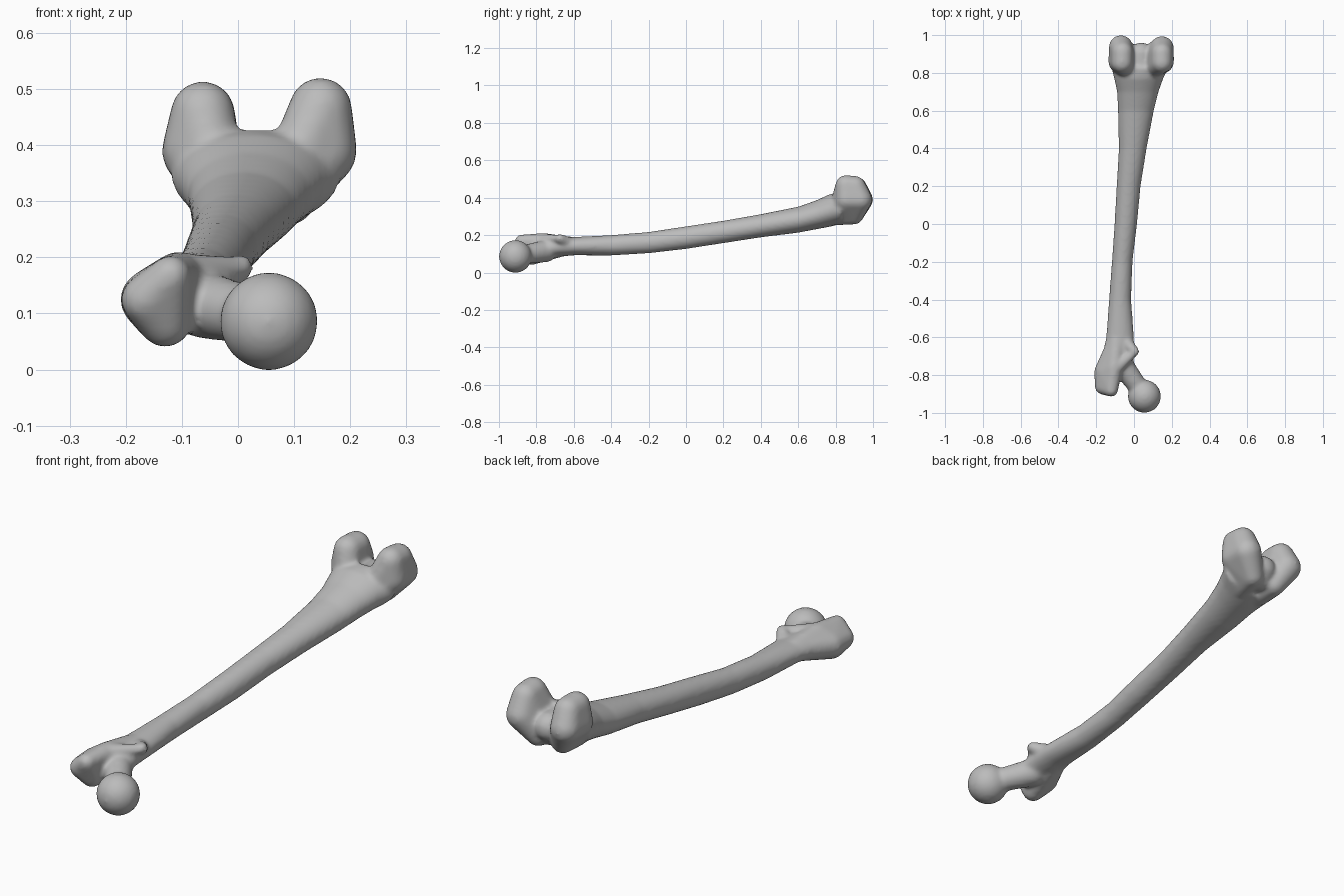
import bpy, bmesh, math
from mathutils import Matrix, Vector

cube = bpy.data.objects.get("Cube")
if cube:
    bpy.data.objects.remove(cube, do_unlink=True)

bone = bpy.data.materials.new("bone grey")
bone.use_nodes = True
bone.diffuse_color = (0.5, 0.5, 0.5, 1)
bone.node_tree.nodes["Principled BSDF"].inputs["Base Color"].default_value = (0.5, 0.5, 0.5, 1)

bm = bmesh.new()


def blob(*balls):
    """Rounded lump: convex hull around balls given as x, y, z, radius."""
    part = bmesh.new()
    for x, y, z, r in balls:
        bmesh.ops.create_icosphere(part, subdivisions=3, radius=r + 0.003,
                                   matrix=Matrix.Translation((x, y, z)))
    hull = bmesh.ops.convex_hull(part, input=part.verts)
    junk = set(hull["geom_interior"]) | set(hull["geom_unused"])
    bmesh.ops.delete(part, geom=[g for g in junk if isinstance(g, bmesh.types.BMVert)],
                     context='VERTS')
    add(part)


def add(part):
    bmesh.ops.recalc_face_normals(part, faces=part.faces)
    temp = bpy.data.meshes.new("temp")
    part.to_mesh(temp)
    part.free()
    bm.from_mesh(temp)
    bpy.data.meshes.remove(temp)


def shaft(sections, sides=32):
    """Loft of ovals given as y, x min, x max, z min, z max."""
    part = bmesh.new()
    rings = []
    for y, x0, x1, z0, z1 in sections:
        ring = []
        for i in range(sides):
            a = math.tau * i / sides
            ring.append(part.verts.new(((x0 + x1) / 2 + (x1 - x0) / 2 * math.cos(a), y,
                                        (z0 + z1) / 2 + (z1 - z0) / 2 * math.sin(a))))
        rings.append(ring)
    for a, b in zip(rings, rings[1:]):
        for i in range(sides):
            j = (i + 1) % sides
            part.faces.new((a[i], a[j], b[j], b[i]))
    part.faces.new(rings[0])
    part.faces.new(rings[-1])
    add(part)


# Long bowed shaft, flaring at both ends
shaft([(-0.76, -0.17, 0.0, 0.07, 0.18), (-0.68, -0.165, 0.0, 0.085, 0.19),
       (-0.6, -0.147, 0.0, 0.092, 0.19), (-0.4, -0.132, -0.015, 0.091, 0.2),
       (-0.2, -0.117, -0.008, 0.103, 0.217), (0, -0.103, 0.016, 0.126, 0.247),
       (0.2, -0.092, 0.035, 0.157, 0.277), (0.4, -0.08, 0.067, 0.188, 0.312),
       (0.6, -0.085, 0.105, 0.213, 0.352), (0.7, -0.09, 0.13, 0.232, 0.387),
       (0.77, -0.105, 0.155, 0.245, 0.42), (0.83, -0.12, 0.185, 0.26, 0.43)])

# Ball head and neck
blob((0.055, -0.912, 0.086, 0.085))
blob((0.02, -0.86, 0.097, 0.048), (-0.06, -0.75, 0.115, 0.057))

# Large outer knob
blob((-0.12, -0.88, 0.168, 0.032), (-0.165, -0.86, 0.125, 0.04),
     (-0.13, -0.83, 0.085, 0.043), (-0.157, -0.78, 0.125, 0.05),
     (-0.105, -0.76, 0.165, 0.043), (-0.09, -0.62, 0.145, 0.045))

# Small inner knob with the ridge joining it to the large one
blob((0.003, -0.675, 0.182, 0.022), (-0.05, -0.62, 0.15, 0.035))
blob((0.0, -0.68, 0.18, 0.019), (-0.1, -0.77, 0.175, 0.03))

# Paired knuckles at the far end, with a lower bridge between them
blob((0.147, 0.855, 0.465, 0.053), (0.147, 0.905, 0.46, 0.053),
     (0.148, 0.932, 0.39, 0.06), (0.149, 0.86, 0.39, 0.06),
     (0.09, 0.9, 0.305, 0.045), (0.07, 0.8, 0.3, 0.045))
blob((-0.063, 0.855, 0.457, 0.054), (-0.062, 0.91, 0.455, 0.054),
     (-0.07, 0.937, 0.39, 0.06), (-0.073, 0.86, 0.39, 0.06),
     (-0.03, 0.9, 0.305, 0.045), (-0.03, 0.8, 0.3, 0.045))
blob((0.038, 0.9, 0.355, 0.058), (0.038, 0.8, 0.355, 0.06), (0.035, 0.88, 0.32, 0.05))

mesh = bpy.data.meshes.new("thigh_bone")
bm.to_mesh(mesh)
bm.free()
mesh.materials.append(bone)
obj = bpy.data.objects.new("thigh_bone", mesh)
bpy.context.collection.objects.link(obj)

# Fuse the parts into one smooth surface
fuse = obj.modifiers.new("fuse", 'REMESH')
fuse.mode = 'VOXEL'
fuse.voxel_size = 0.009
fuse.use_smooth_shade = True
soften = obj.modifiers.new("soften", 'SMOOTH')
soften.factor = 0.5
soften.iterations = 8
